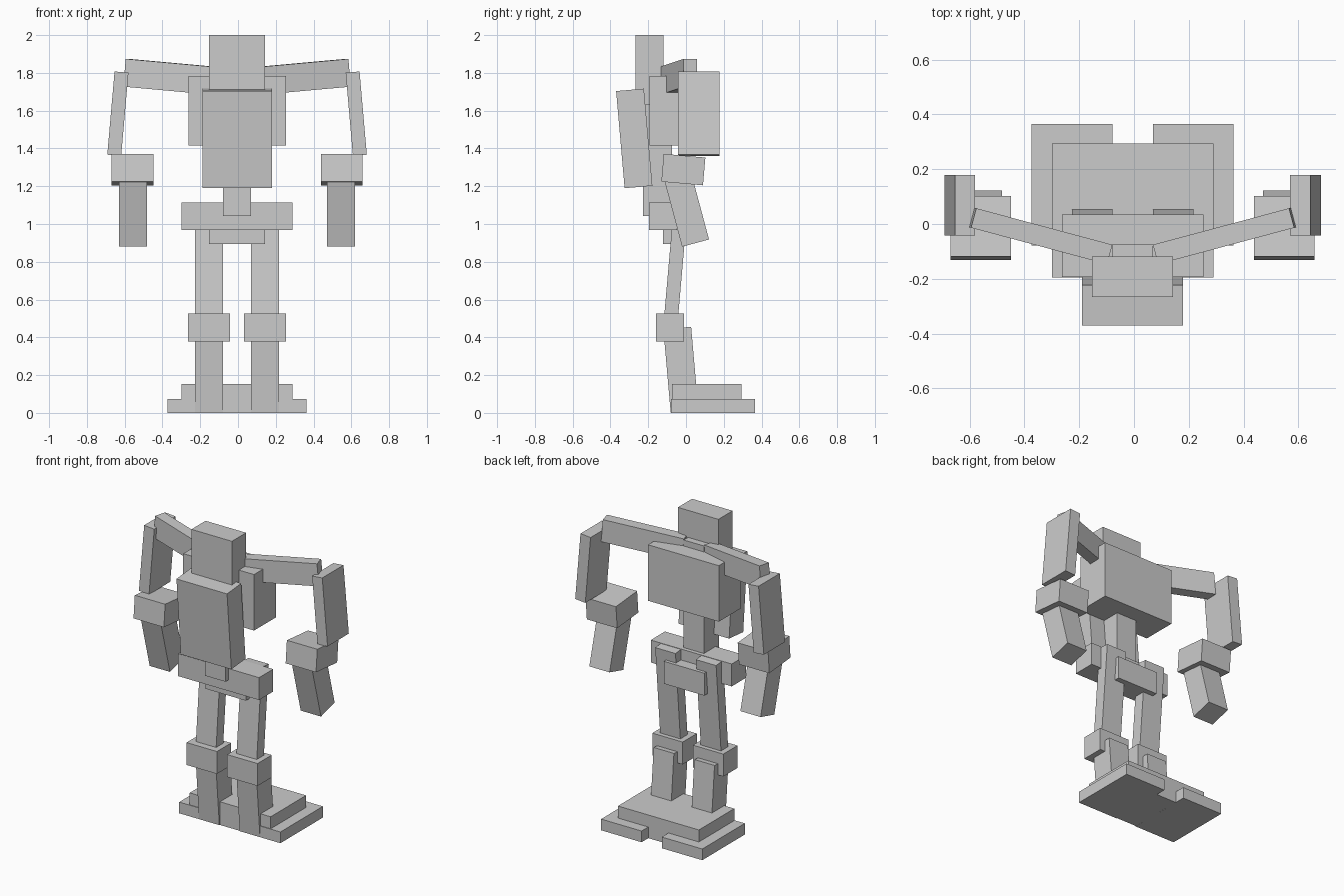
import bpy
from math import radians
from mathutils import Euler

if "Cube" in bpy.data.objects:
    bpy.data.objects.remove(bpy.data.objects["Cube"])

CX = -0.005  # symmetry plane of the figure
U = 0.0737   # module all block sizes are multiples of


def box(name, size, centre, rot=(0, 0, 0)):
    bpy.ops.mesh.primitive_cube_add(size=1, location=(centre[0] + CX, centre[1], centre[2]))
    ob = bpy.context.object
    ob.name = name
    ob.scale = [s * U for s in size]
    ob.rotation_euler = Euler([radians(a) for a in rot])
    bpy.ops.object.transform_apply(location=False, rotation=False, scale=True)
    return ob


def pair(name, size, centre, rot=(0, 0, 0)):
    x, y, z = centre
    rx, ry, rz = rot
    box(name + "_right", size, (x, y, z), rot)
    box(name + "_left", size, (-x, y, z), (rx, -ry, -rz))


# head, body and hips
box("head", (4, 2, 5), (0, -0.193, 1.816))
box("chest_plate", (5, 2, 7), (0, -0.274, 1.453), (5, 0, 0))
box("torso", (7, 3.1, 5), (0, -0.080, 1.599))
box("spine", (2, 2.1, 10.6), (0, -0.151, 1.432))
box("pelvis", (8, 2, 2), (0, -0.121, 1.041))
box("hip_block", (4, 2, 2), (0, -0.047, 0.969))

# arms
pair("upper_arm", (7, 1, 2), (0.338, -0.043, 1.778), (0, -5, 15))
pair("lower_arm", (1, 3, 6), (0.631, 0.068, 1.584), (0, -5, 0))
pair("wrist", (3, 3, 2), (0.554, -0.014, 1.288), (-5, 0, 0))
pair("hand", (2, 2, 5), (0.550, 0.003, 1.077), (15, 0, 0))

# legs
pair("thigh", (2, 1, 9), (0.148, -0.055, 0.780), (-5, 0, 0))
pair("knee", (3, 2, 2), (0.148, -0.085, 0.452))
pair("shin", (2, 2, 6), (0.148, -0.027, 0.229), (5, 0, 0))

# feet
pair("foot", (4, 6, 1), (0.221, 0.143, U / 2))
box("foot_slab", (8, 5, 2.07), (0, 0.110, 0.0765))
